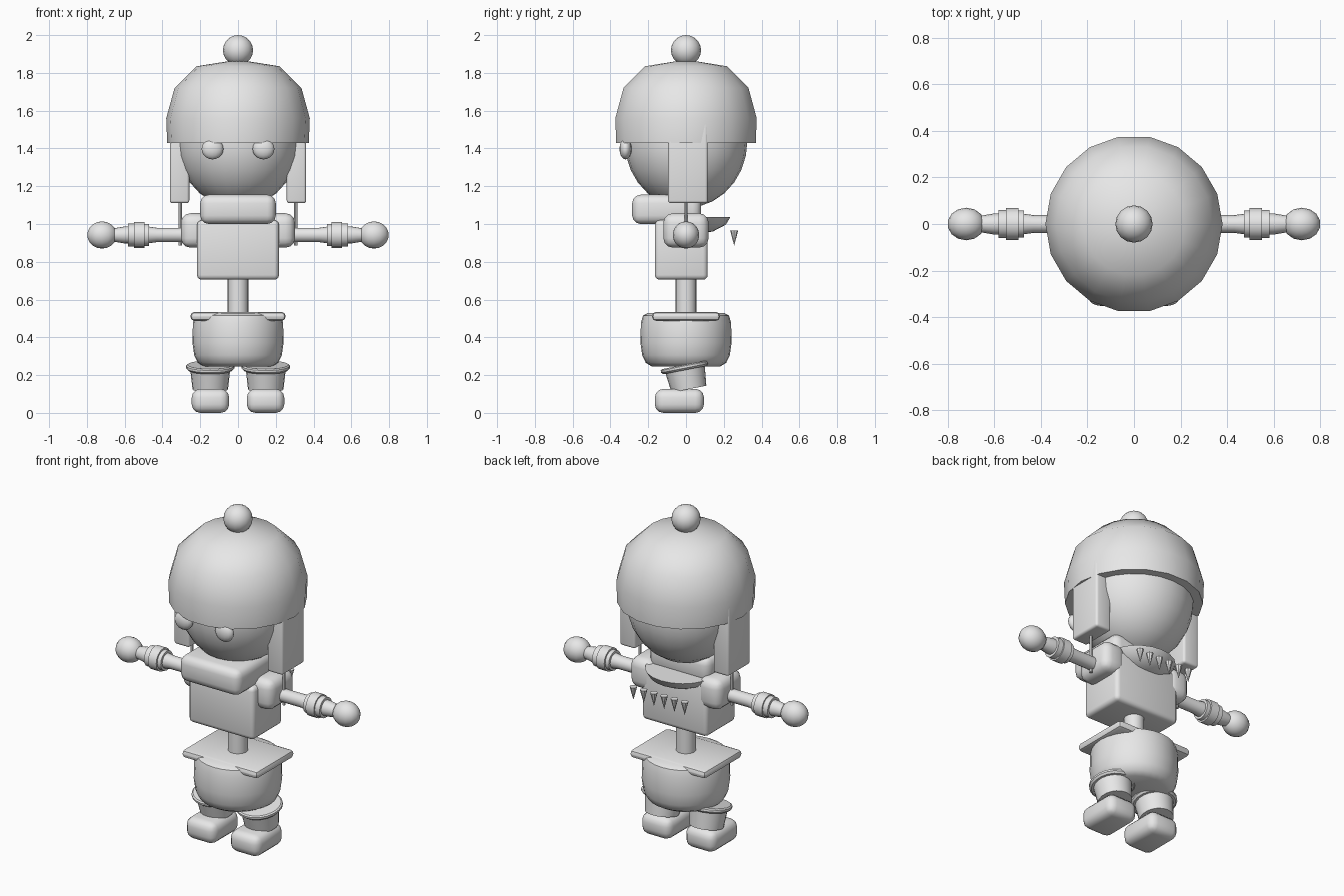
import bpy, bmesh, math
from mathutils import Matrix, Vector

if "Cube" in bpy.data.objects:
    bpy.data.objects.remove(bpy.data.objects["Cube"])

grey = bpy.data.materials.new("light_grey")
grey.diffuse_color = (0.8, 0.8, 0.8, 1)
grey.use_nodes = True
grey.node_tree.nodes["Principled BSDF"].inputs["Base Color"].default_value = grey.diffuse_color


def finish(name, bm, angle=35):
    """Turn a bmesh into a named, smooth-by-angle object."""
    bmesh.ops.recalc_face_normals(bm, faces=bm.faces)
    me = bpy.data.meshes.new(name)
    bm.to_mesh(me)
    bm.free()
    me.materials.append(grey)
    ob = bpy.data.objects.new(name, me)
    bpy.context.collection.objects.link(ob)
    bpy.ops.object.select_all(action='DESELECT')
    ob.select_set(True)
    bpy.context.view_layer.objects.active = ob
    bpy.ops.object.shade_smooth_by_angle(angle=math.radians(angle))
    return ob


def box(name, lo, hi, bevel, segments=3):
    """Rounded box between two corners."""
    lo, hi = Vector(lo), Vector(hi)
    bm = bmesh.new()
    bmesh.ops.create_cube(bm, size=1, matrix=Matrix.Translation((lo + hi) / 2)
                          @ Matrix.Diagonal((*(hi - lo), 1)))
    bmesh.ops.bevel(bm, geom=bm.edges[:], offset=bevel, segments=segments,
                    profile=0.5, affect='EDGES')
    return finish(name, bm)


def ball(name, centre, radii, u=24, v=14):
    bm = bmesh.new()
    bmesh.ops.create_uvsphere(bm, u_segments=u, v_segments=v, radius=1,
                              matrix=Matrix.Translation(centre)
                              @ Matrix.Diagonal((*radii, 1)))
    return finish(name, bm, 60)


def lathe(name, profile, n=20, matrix=Matrix(), angle=35):
    """Spin (radius, height) points around z; radius 0 makes a pole."""
    bm = bmesh.new()
    rings = []
    for r, z in profile:
        if r == 0:
            rings.append([bm.verts.new((0, 0, z))])
        else:
            rings.append([bm.verts.new((r * math.cos(2 * math.pi * i / n),
                                        r * math.sin(2 * math.pi * i / n), z))
                          for i in range(n)])
    for a, b in zip(rings, rings[1:]):
        for i in range(n):
            j = (i + 1) % n
            loop = [a[i % len(a)], a[j % len(a)], b[j % len(b)], b[i % len(b)]]
            bm.faces.new(list(dict.fromkeys(loop)))
    bm.transform(matrix)
    return finish(name, bm, angle)


# Head, cap and bobble
ball("head", (0, 0, 1.44), (0.325, 0.325, 0.355))
lathe("cap", [(0, 1.43), (0.375, 1.43), (0.38, 1.56), (0.336, 1.72),
              (0.22, 1.835), (0, 1.87)], 18, angle=40)
ball("bobble", (0, 0, 1.92), (0.08, 0.08, 0.08), 16, 10)

# Scarf roll at the front, collar bowl and spikes behind
box("scarf", (-0.2, -0.285, 1.0), (0.2, 0.08, 1.155), 0.045)
lathe("collar_bowl", [(0, 0), (1, 0), (0.87, -0.45), (0.5, -0.85), (0, -1)], 20,
      Matrix.Translation((0, 0.05, 1.037)) @ Matrix.Diagonal((0.2, 0.185, 0.09, 1)))
for i in range(6):
    lathe("collar_spike", [(0, 0.965), (0.021, 0.965), (0, 0.885)], 8,
          Matrix.Translation((-0.17 + 0.068 * i, 0.255, 0)))

# Torso, spine and hips
box("torso", (-0.217, -0.165, 0.705), (0.217, 0.115, 1.02), 0.025)
lathe("spine", [(0, 0.5), (0.055, 0.5), (0.055, 0.75), (0, 0.75)], 20)
lathe("hips", [(0, 0.53), (0.2, 0.53), (0.228, 0.515), (0.239, 0.475),
               (0.241, 0.37), (0.232, 0.305), (0.213, 0.265), (0.18, 0.245),
               (0, 0.245)], 28)
box("waist_plate", (-0.252, -0.18, 0.487), (0.252, 0.18, 0.535), 0.022, 2)

for s in (-1, 1):
    def mbox(name, lo, hi, bevel):
        x0, x1 = sorted((s * lo[0], s * hi[0]))
        return box(name, (x0, *lo[1:]), (x1, *hi[1:]), bevel)

    # Face and cap flaps
    ball("eye", (s * 0.135, -0.32, 1.397), (0.058, 0.032, 0.055), 16, 10)
    mbox("ear_flap", (0.258, -0.095, 1.11), (0.361, 0.115, 1.55), 0.014)
    lathe("flap_cord", [(0, 0.885), (0.009, 0.885), (0.009, 1.13), (0, 1.13)], 8,
          Matrix.Translation((s * 0.305, 0, 0)))

    # Arms
    mbox("shoulder", (0.15, -0.12, 0.875), (0.302, 0.12, 1.057), 0.05)
    along = Matrix.Translation((0, 0, 0.942)) @ Matrix.Rotation(s * math.pi / 2, 4, 'Y')
    lathe("arm", [(0, 0.2), (0.038, 0.2), (0.038, 0.43), (0.045, 0.48),
                  (0.045, 0.6), (0.035, 0.66), (0, 0.66)], 16, along)
    lathe("cuff", [(0, 0.472), (0.058, 0.472), (0.058, 0.495), (0.068, 0.495),
                   (0.068, 0.55), (0.06, 0.55), (0.06, 0.582), (0, 0.582)], 16, along)
    ball("hand", (s * 0.72, 0, 0.942), (0.08, 0.07, 0.072), 14, 10)

    # Boots, tilted shaft with a wider lip
    tilt = (Matrix.Translation((s * 0.147, 0.005, 0.18))
            @ Matrix.Rotation(math.radians(11), 4, 'X'))
    lathe("boot_shaft", [(0, -0.055), (0.094, -0.055), (0.108, 0.07), (0, 0.07)], 20, tilt)
    lathe("boot_lip", [(0, 0.048), (0.118, 0.048), (0.128, 0.058), (0.128, 0.07),
                       (0.12, 0.076), (0, 0.076)], 20, tilt)
    mbox("foot", (0.047, -0.165, 0.0), (0.245, 0.095, 0.127), 0.045)
